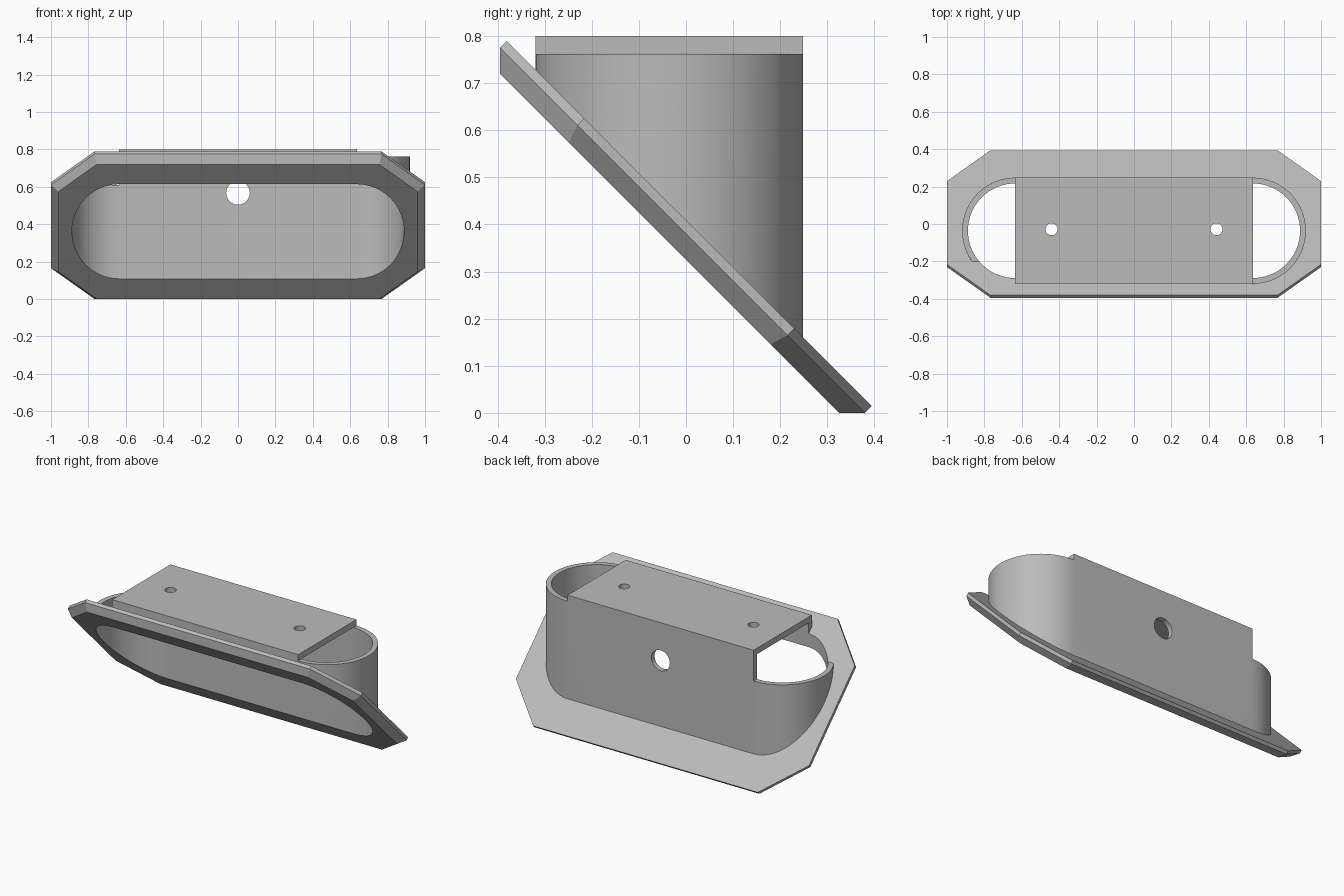
import bpy, bmesh
from math import pi, cos, sin, sqrt
from mathutils import Vector, Matrix

cube = bpy.data.objects.get("Cube")
if cube:
    bpy.data.objects.remove(cube, do_unlink=True)

grey = bpy.data.materials.new("light grey")
grey.use_nodes = True
grey.diffuse_color = (0.5, 0.5, 0.5, 1)
grey.node_tree.nodes["Principled BSDF"].inputs["Base Color"].default_value = (0.5, 0.5, 0.5, 1)

HALF, MID_Y = 0.635, -0.036          # straight half length and centre of the housing
OUTER, INNER = 0.284, 0.253          # wall radii
SLAB_Z, TOP_Z, LOW_Z = 0.763, 0.80, 0.61


def finish(name, bm):
    bmesh.ops.recalc_face_normals(bm, faces=bm.faces)
    mesh = bpy.data.meshes.new(name)
    bm.to_mesh(mesh)
    bm.free()
    mesh.materials.append(grey)
    obj = bpy.data.objects.new(name, mesh)
    bpy.context.collection.objects.link(obj)
    return obj


def loft(rings):
    """Closed solid through rings of equal point count."""
    bm = bmesh.new()
    rows = [[bm.verts.new(p) for p in ring] for ring in rings]
    n = len(rows[0])
    for a, b in zip(rows, rows[1:]):
        for i in range(n):
            j = (i + 1) % n
            bm.faces.new((a[i], a[j], b[j], b[i]))
    bm.faces.new(rows[0][::-1])
    bm.faces.new(rows[-1])
    return bm


def stadium(radius, z, steps=32):
    ring = []
    for side, start in ((1, -pi / 2), (-1, pi / 2)):
        for i in range(steps + 1):
            a = start + pi * i / steps
            ring.append((side * HALF + radius * cos(a), MID_Y + radius * sin(a), z))
    return ring


def box(name, lo, hi):
    bm = bmesh.new()
    bmesh.ops.create_cube(bm, size=1)
    for v in bm.verts:
        v.co = Vector([hi[k] if v.co[k] > 0 else lo[k] for k in range(3)])
    return finish(name, bm)


def rod(name, centre, radius, depth, axis):
    bm = bmesh.new()
    turn = Matrix.Rotation(pi / 2, 4, 'X') if axis == 'Y' else Matrix()
    bmesh.ops.create_cone(bm, cap_ends=True, segments=40, radius1=radius, radius2=radius,
                          depth=depth, matrix=Matrix.Translation(centre) @ turn)
    return finish(name, bm)


def cut(obj, cutter):
    cutter.hide_render = True
    mod = obj.modifiers.new("cut", 'BOOLEAN')
    mod.operation, mod.solver, mod.object = 'DIFFERENCE', 'EXACT', cutter
    bpy.context.view_layer.objects.active = obj
    bpy.ops.object.modifier_apply(modifier=mod.name)
    bpy.data.objects.remove(cutter, do_unlink=True)


def opening(top):
    return finish("opening_cutter", loft([stadium(INNER, -0.2), stadium(INNER, top)]))


# Sloping flange: octagon with its front edge chamfered
along = Vector((0, 1, -1)) / sqrt(2)
normal = Vector((0, 1, 1)) / sqrt(2)
base = Vector((0, -0.035, 0.36))


def octagon(x1, u1, x2, u2, height):
    quarter = [(x1, u1), (x2, u2)]
    pts = quarter + [(-x, u) for x, u in quarter[::-1]]
    pts += [(-x, -u) for x, u in pts]
    return [base + Vector((x, 0, 0)) + along * u + normal * height for x, u in pts]


flange = finish("flange", loft([
    octagon(0.96, 0.303, 0.755, 0.509, 0),
    octagon(1, 0.315, 0.767, 0.548, 0.039),
    octagon(1, 0.315, 0.767, 0.548, 0.059)]))
cut(flange, opening(1.2))

# Housing: upright rounded wall, trimmed inside the thickness of the flange
bm = loft([stadium(OUTER, -0.2), stadium(OUTER, TOP_Z)])
bmesh.ops.bisect_plane(bm, geom=bm.verts[:] + bm.edges[:] + bm.faces[:],
                       plane_co=base + normal * 0.03, plane_no=normal, clear_inner=True)
bmesh.ops.holes_fill(bm, edges=[e for e in bm.edges if e.is_boundary], sides=0)
housing = finish("housing", bm)

# Lowered ends, leaving the top slab between them
cut(housing, box("left_end_cutter", (HALF, -1, SLAB_Z - 0.001), (1.5, 1, 1)))
cut(housing, box("right_end_cutter", (-1.5, -1, LOW_Z), (-HALF, 1, 1)))
cut(housing, opening(SLAB_Z))

# Cable hole in the back and two screw holes in the slab
cut(housing, rod("cable_cutter", (0, 0.25, 0.567), 0.063, 0.3, 'Y'))
for side in (-1, 1):
    cut(housing, rod("screw_cutter", (side * 0.441, -0.028, 0.8), 0.032, 0.2, 'Z'))

# Smooth curved walls, crisp edges
for obj in (flange, housing):
    bpy.ops.object.select_all(action='DESELECT')
    obj.select_set(True)
    bpy.context.view_layer.objects.active = obj
    bpy.ops.object.shade_smooth_by_angle(angle=pi / 6)
